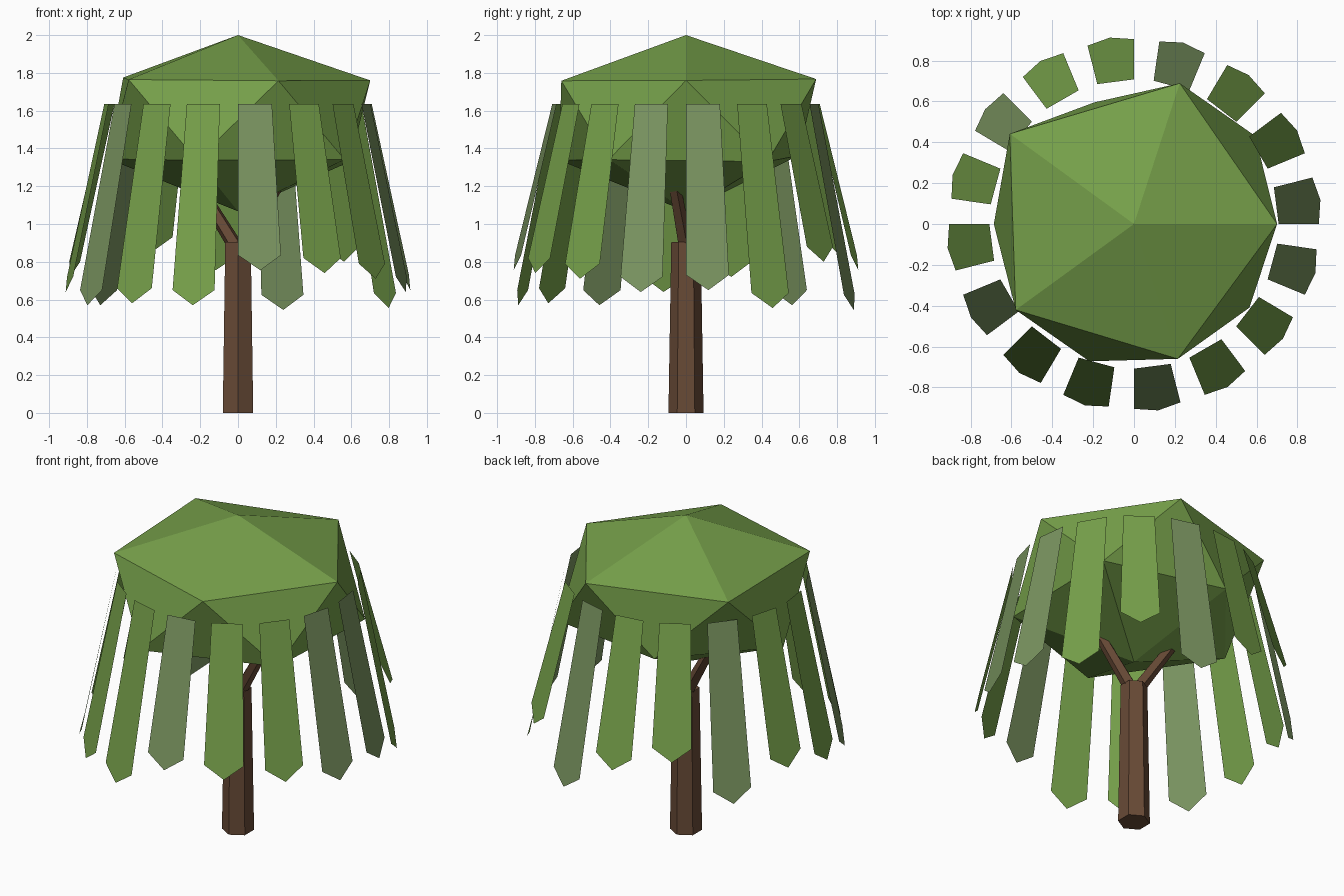
import bpy, bmesh
from math import cos, sin, radians
from mathutils import Vector

if "Cube" in bpy.data.objects:
    bpy.data.objects.remove(bpy.data.objects["Cube"])


def material(name, rgb):
    # convert 0-255 sRGB to linear
    lin = [((c / 255 + 0.055) / 1.055) ** 2.4 for c in rgb]
    m = bpy.data.materials.new(name)
    m.diffuse_color = (*lin, 1)
    m.use_nodes = True
    m.node_tree.nodes["Principled BSDF"].inputs["Base Color"].default_value = m.diffuse_color
    return m


GREEN = material("leaf green", (118, 160, 74))
SAGE = material("sage green", (122, 148, 96))
BARK = material("bark brown", (104, 74, 54))


def finish(name, bm, mat):
    me = bpy.data.meshes.new(name)
    bm.to_mesh(me)
    bm.free()
    me.materials.append(mat)
    ob = bpy.data.objects.new(name, me)
    bpy.context.collection.objects.link(ob)
    return ob


def limb(name, start, end, r1, r2, sides):
    # tapered prism between two points
    start, end = Vector(start), Vector(end)
    axis = end - start
    bm = bmesh.new()
    bmesh.ops.create_cone(bm, cap_ends=True, segments=sides, radius1=r1,
                          radius2=r2, depth=axis.length)
    ob = finish(name, bm, BARK)
    ob.rotation_mode = 'QUATERNION'
    ob.rotation_quaternion = Vector((0, 0, 1)).rotation_difference(axis)
    ob.location = (start + end) / 2


# trunk and its two forked branches
limb("trunk", (0, 0, 0), (0, 0, 0.905), 0.093, 0.078, 6)
limb("right_branch", (0, 0, 0.86), (0.27, -0.08, 1.3), 0.042, 0.03, 5)
limb("left_branch", (0, 0, 0.86), (-0.27, 0.09, 1.3), 0.042, 0.03, 5)

# canopy: flattened icosahedron with an uneven radius per corner
bm = bmesh.new()
bmesh.ops.create_icosphere(bm, subdivisions=1, radius=1)
UPPER = [0.783, 0.81, 0.84, 0.80, 0.776]    # corners at 0, 72, 144 ... degrees
LOWER = [0.82, 0.70, 0.767, 0.79, 0.78]     # corners at 36, 108, 180 ... degrees
for v in bm.verts:
    if abs(v.co.z) > 0.9:
        s = 0.75 if v.co.z > 0 else 0.805
    else:
        ring, first = (UPPER, 0) if v.co.z > 0 else (LOWER, 36)
        s = min(zip(range(5), ring), key=lambda p: (
            Vector((cos(radians(first + 72 * p[0])),
                    sin(radians(first + 72 * p[0])))) - v.co.xy).length)[1]
    v.co = Vector((v.co.x * s, v.co.y * s, 1.55 + 0.6 * s * v.co.z))
finish("canopy", bm, GREEN)

# ring of hanging leaf strips with pointed ends, every third one sage
TIPS = [0.65, 0.555, 0.80, 0.545, 0.755, 0.85, 0.57, 0.72,
        0.64, 0.57, 0.58, 0.57, 0.755, 0.74, 0.71, 0.64]
for i, tip in enumerate(TIPS):
    bm = bmesh.new()
    outline = [(0, 0.708, 1.635), (0, 0.905, tip + 0.08), (7.4, 0.92, tip),
               (14.6, 0.902, tip + 0.08), (14.7, 0.708, 1.635)]
    verts = []
    for turn, r, z in outline:
        a = radians(22.5 * i + turn)
        verts.append(bm.verts.new((r * cos(a), r * sin(a), z)))
    bm.faces.new(verts)
    finish(f"leaf_strip_{i + 1}", bm, SAGE if i % 3 == 0 else GREEN)
